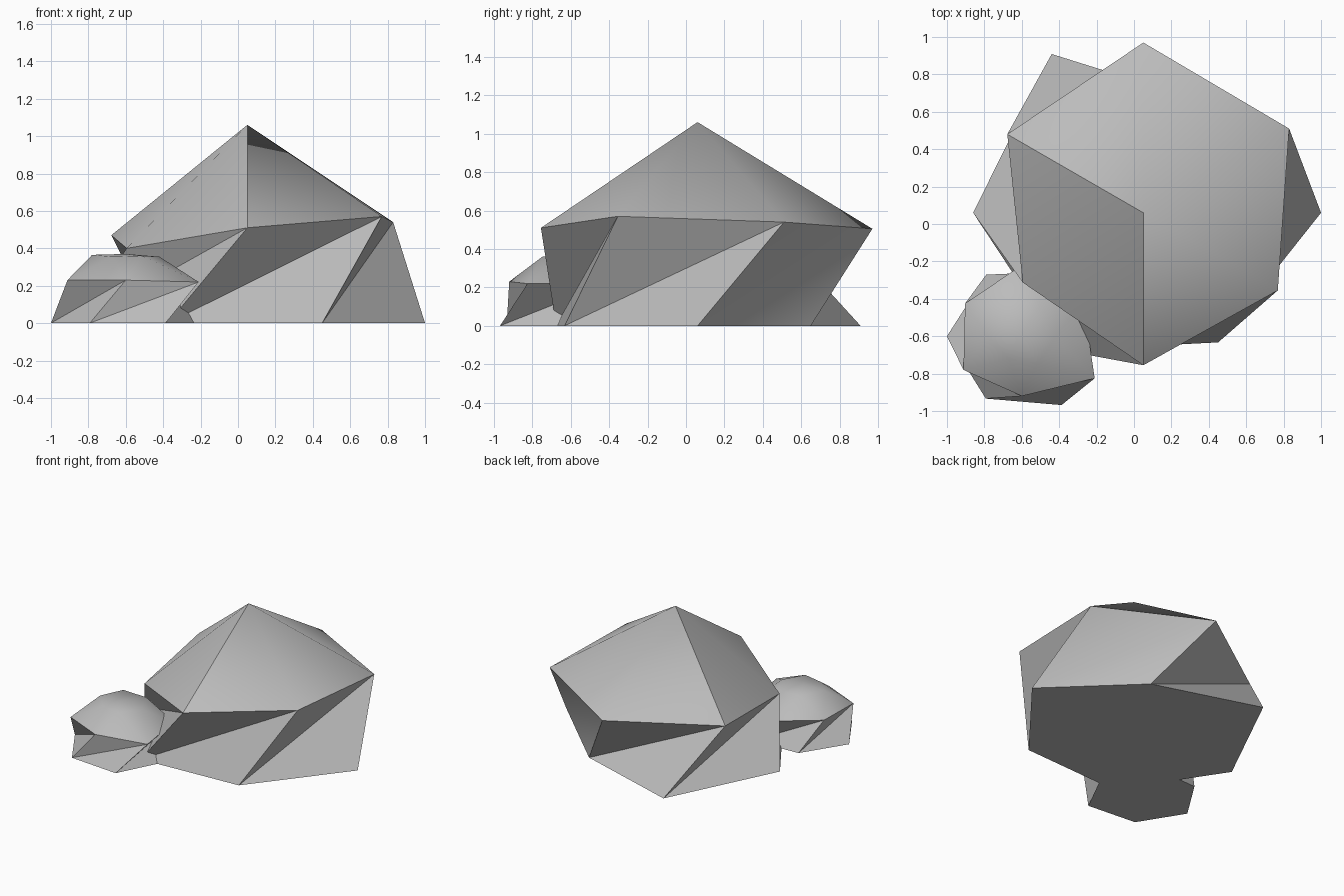
import bpy, bmesh, math

if "Cube" in bpy.data.objects:
    bpy.data.objects.remove(bpy.data.objects["Cube"])

stone = bpy.data.materials.new("stone grey")
stone.diffuse_color = (0.5, 0.5, 0.5, 1)
stone.use_nodes = True
stone.node_tree.nodes["Principled BSDF"].inputs["Base Color"].default_value = stone.diffuse_color


def ring(bm, centre, start, radii, heights):
    """Six-sided irregular ring of vertices."""
    out = []
    for i, (r, z) in enumerate(zip(radii, heights)):
        a = math.radians(start + 60 * i)
        out.append(bm.verts.new((centre[0] + r * math.cos(a),
                                 centre[1] + r * math.sin(a), z)))
    return out


def band(bm, low, high, twisted):
    """Triangulated strip between two rings."""
    for i in range(6):
        j = (i + 1) % 6
        if twisted:
            bm.faces.new((low[i], low[j], high[j]))
            bm.faces.new((low[i], high[j], high[i]))
        else:
            bm.faces.new((low[i], low[j], high[i]))
            bm.faces.new((low[j], high[j], high[i]))


def rock(name, centre, rings, top):
    bm = bmesh.new()
    loops = [ring(bm, centre, 30 * k, r, z) for k, (r, z) in enumerate(rings)]
    bm.faces.new(loops[0][::-1])
    for k in range(len(loops) - 1):
        band(bm, loops[k], loops[k + 1], k == 0)
    tip = bm.verts.new((centre[0], centre[1], top))
    for i in range(6):
        bm.faces.new((loops[-1][i], loops[-1][(i + 1) % 6], tip))
    bmesh.ops.recalc_face_normals(bm, faces=bm.faces)
    mesh = bpy.data.meshes.new(name)
    bm.to_mesh(mesh)
    bm.free()
    mesh.materials.append(stone)
    ob = bpy.data.objects.new(name, mesh)
    bpy.context.collection.objects.link(ob)
    bpy.ops.object.select_all(action='DESELECT')
    ob.select_set(True)
    bpy.context.view_layer.objects.active = ob
    bpy.ops.object.shade_smooth_by_angle(angle=math.radians(40))
    return ob


# Large boulder: base ring, overhanging shoulder, pointed top
rock("large_boulder", (0.05, 0.06), [
    ([0.95, 0.68, 0.98, 0.91, 0.85, 0.80], [0] * 6),
    ([0.90, 0.91, 0.84, 0.745, 0.815, 0.83],
     [0.54, 0.505, 0.47, 0.40, 0.51, 0.57]),
], 1.06)

# Small boulder: base ring, shoulder, blunt upper ring
rock("small_boulder", (-0.60, -0.60), [
    ([0.40, 0.40, 0.38, 0.40, 0.385, 0.425], [0] * 6),
    ([0.38, 0.38, 0.35, 0.36, 0.32, 0.45],
     [0.22, 0.22, 0.23, 0.23, 0.23, 0.22]),
    ([0.20, 0.20, 0.18, 0.14, 0.17, 0.18],
     [0.36, 0.365, 0.365, 0.355, 0.36, 0.355]),
], 0.37)
